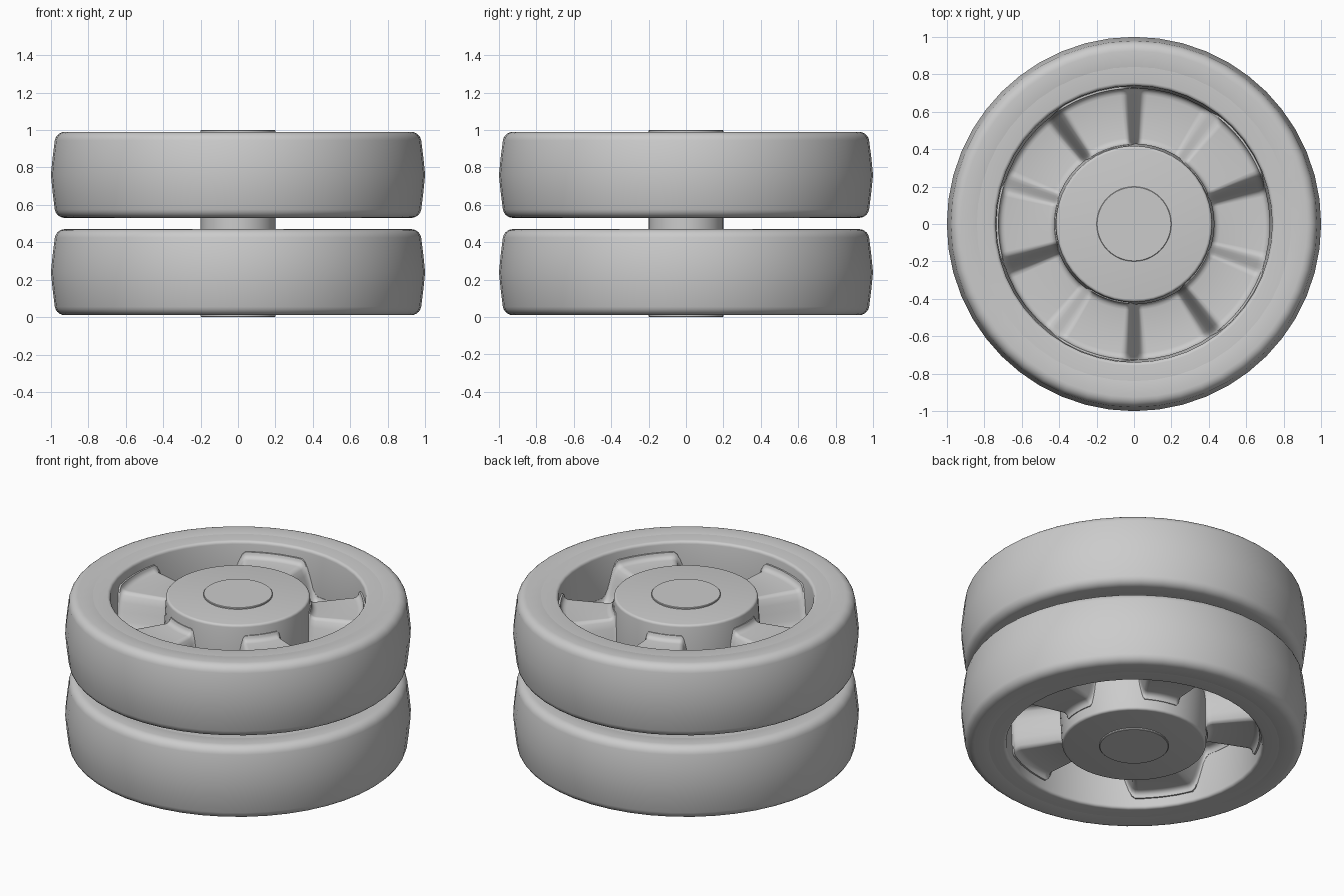
import bpy, bmesh, math

cube = bpy.data.objects.get("Cube")
if cube:
    bpy.data.objects.remove(cube)

SEG = 48
HALF = 0.23          # half the width of one wheel
SPOKES = 5

grey = bpy.data.materials.new("plain_grey")
grey.use_nodes = True
colour = (0.6, 0.6, 0.6, 1)
grey.diffuse_color = colour
grey.node_tree.nodes["Principled BSDF"].inputs["Base Color"].default_value = colour


def finish(bm, name, z, angle):
    """Turn a bmesh into a smooth shaded grey object."""
    bmesh.ops.recalc_face_normals(bm, faces=bm.faces)
    mesh = bpy.data.meshes.new(name)
    bm.to_mesh(mesh)
    bm.free()
    mesh.materials.append(grey)
    obj = bpy.data.objects.new(name, mesh)
    bpy.context.collection.objects.link(obj)
    obj.location.z = z
    bpy.ops.object.select_all(action='DESELECT')
    obj.select_set(True)
    bpy.context.view_layer.objects.active = obj
    bpy.ops.object.shade_smooth_by_angle(angle=math.radians(angle))
    return obj


def arc(cx, cz, radius, start, end, steps=5):
    """Points along a rounded corner, angles in degrees."""
    pts = []
    for i in range(steps + 1):
        a = math.radians(start + (end - start) * i / steps)
        pts.append((cx + radius * math.cos(a), cz + radius * math.sin(a)))
    return pts


def lathe(name, profile, z, closed=False, angle=35):
    """Spin a (radius, height) profile around z; open ones get end caps."""
    bm = bmesh.new()
    rings = [[bm.verts.new((r * math.cos(a), r * math.sin(a), h))
              for a in (math.tau * i / SEG for i in range(SEG))]
             for r, h in profile]
    pairs = list(zip(rings, rings[1:]))
    if closed:
        pairs.append((rings[-1], rings[0]))
    else:
        bm.faces.new(rings[0])
        bm.faces.new(rings[-1])
    for low, high in pairs:
        for i in range(SEG):
            j = (i + 1) % SEG
            bm.faces.new((low[i], low[j], high[j], high[i]))
    return finish(bm, name, z, angle)


def mirrored(upper):
    """Complete a profile listed from the top down to the middle plane."""
    return upper + [(r, -h) for r, h in reversed(upper) if h > 0]


def wave(theta):
    """Height of the corrugated web: flat crests and troughs, soft walls."""
    step = math.degrees(theta) % (360 / SPOKES)
    distance = abs(step - 180 / SPOKES)          # from the crest centre
    t = min(max((90 / SPOKES - distance) / 9 + 0.5, 0), 1)
    return 0.105 * (2 * t * t * (3 - 2 * t) - 1)


def spoke_web(name, z):
    """Five raised and five sunken sectors between the hub and the rim."""
    inner, outer, fillet = 0.425, 0.725, 0.035
    radii = [0.39] + [inner + fillet * f for f in (0, 0.1, 0.3, 0.6, 1)]
    radii += [outer - fillet * f for f in (1, 0.6, 0.3, 0.1, 0)] + [0.76]
    count = SPOKES * 48
    bm = bmesh.new()
    for side in (1, -1):
        grid = []
        for r in radii:
            near = min(max(min(r - inner, outer - r) / fillet, 0), 1)
            thick = 0.025 + fillet * (1 - math.sqrt(1 - (1 - near) ** 2))
            grid.append([bm.verts.new((r * math.cos(a), r * math.sin(a),
                                       wave(a) + side * thick))
                         for a in (math.tau * i / count for i in range(count))])
        for low, high in zip(grid, grid[1:]):
            for i in range(count):
                j = (i + 1) % count
                face = (low[i], low[j], high[j], high[i])
                bm.faces.new(face if side > 0 else face[::-1])
    return finish(bm, name, z, 60)


# Cross-sections shared by both wheels
tyre_profile = mirrored(
    [(0.78, HALF - 0.02), (0.84, HALF - 0.003)]
    + arc(0.925, HALF - 0.055, 0.055, 90, 10)
    + [(0.991, 0.09), (1.0, 0)])
rim_profile = mirrored(
    [(0.85, HALF - 0.003)]
    + arc(0.757, HALF - 0.021, 0.018, 90, 180, 4)
    + [(0.725, 0)])
hub_profile = mirrored(arc(0.402, HALF - 0.015, 0.015, 90, 0, 4) + [(0.43, 0)])

for label, z in (("lower", 0.24), ("upper", 0.76)):
    lathe(label + "_tyre", tyre_profile, z, closed=True)
    lathe(label + "_rim", rim_profile, z, closed=True)
    lathe(label + "_hub", hub_profile, z)
    spoke_web(label + "_spoke_web", z)

# Axle running through both wheels
lathe("axle", [(0.197, 0), (0.2, 0.003), (0.2, 0.997), (0.197, 1)], 0)
